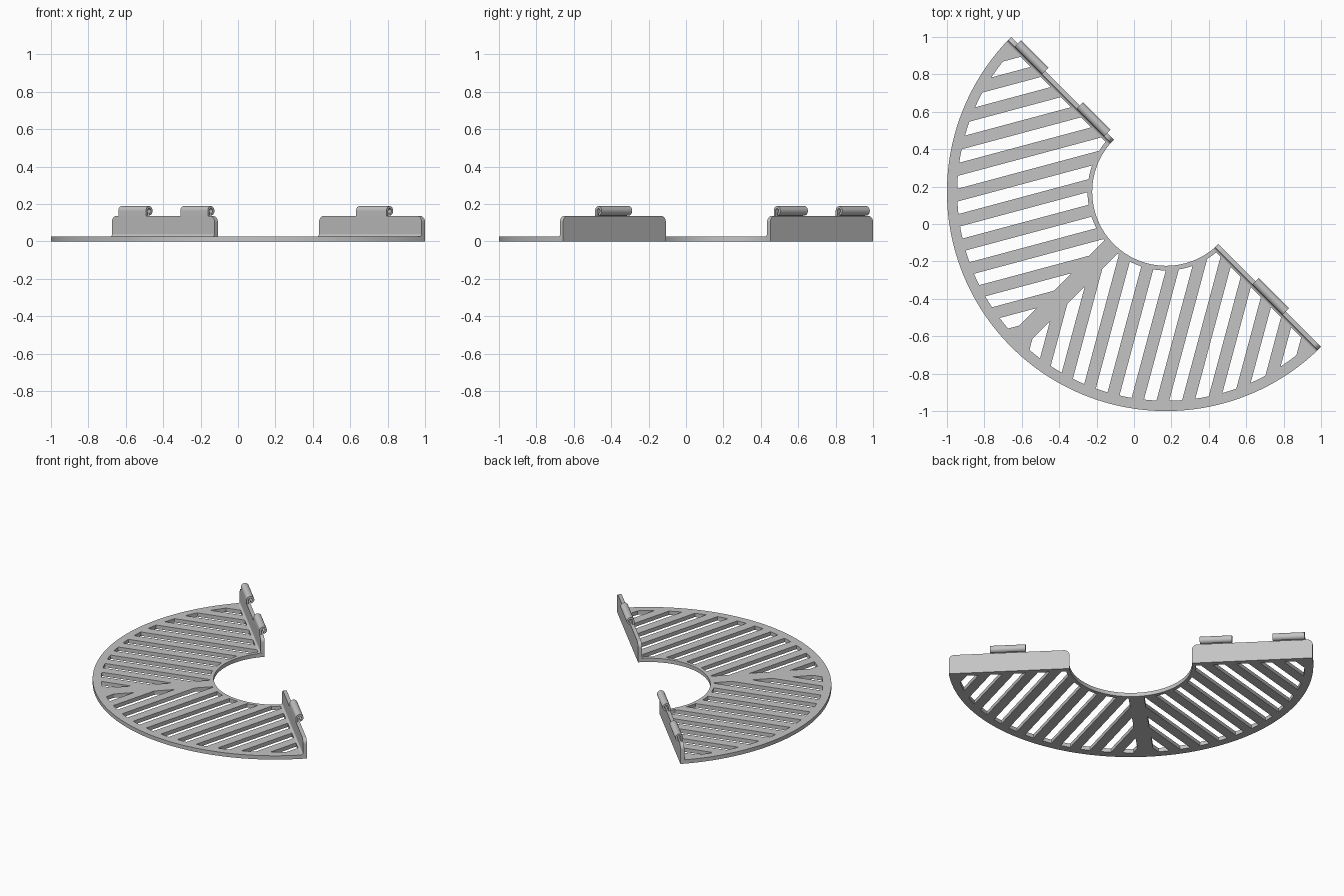
import bpy, bmesh
from math import pi, sin, cos, asin, acos, radians
from mathutils import Matrix, Vector

cube = bpy.data.objects.get("Cube")
if cube:
    bpy.data.objects.remove(cube, do_unlink=True)

# Main sizes
R_OUT, R_IN = 1.1716, 0.395
PLATE_H, WALL_H, WALL_T = 0.027, 0.137, 0.025
PLACE = Matrix.Translation((0.1716, 0.1716, 0)) @ Matrix.Rotation(radians(-45), 4, 'Z')

grey = bpy.data.materials.new("plain grey")
grey.use_nodes = True
grey.diffuse_color = (0.55, 0.55, 0.55, 1)
grey.node_tree.nodes["Principled BSDF"].inputs["Base Color"].default_value = (0.55, 0.55, 0.55, 1)


def arc(radius, start, end, steps, centre=(0, 0)):
    """Points on an arc, angles in radians."""
    angles = [start + (end - start) * i / steps for i in range(steps + 1)]
    return [(centre[0] + radius * cos(a), centre[1] + radius * sin(a)) for a in angles]


def prism(name, outlines, push):
    """Extrude closed 3D outlines along a vector into one object."""
    bm = bmesh.new()
    for outline in outlines:
        face = bm.faces.new([bm.verts.new(p) for p in outline])
        grown = bmesh.ops.extrude_face_region(bm, geom=[face])["geom"]
        verts = [g for g in grown if isinstance(g, bmesh.types.BMVert)]
        bmesh.ops.translate(bm, verts=verts, vec=push)
    bmesh.ops.recalc_face_normals(bm, faces=bm.faces)
    mesh = bpy.data.meshes.new(name)
    bm.to_mesh(mesh)
    bm.free()
    mesh.materials.append(grey)
    obj = bpy.data.objects.new(name, mesh)
    bpy.context.collection.objects.link(obj)
    obj.matrix_world = PLACE
    return obj


def boolean(obj, cutter, operation):
    """Apply a boolean and remove the cutter."""
    mod = obj.modifiers.new("cut", 'BOOLEAN')
    mod.operation, mod.object, mod.solver = operation, cutter, 'EXACT'
    bpy.context.view_layer.objects.active = obj
    bpy.ops.object.modifier_apply(modifier=mod.name)
    bpy.data.objects.remove(cutter, do_unlink=True)


def flat(points, z, side=1):
    return [(side * x, y, z) for x, y in points]


def upright(points, x):
    return [(x, y, z) for y, z in points]


# Half-ring plate
ring = arc(R_OUT, -pi, 0, 128) + arc(R_IN, 0, -pi, 72)
plate = prism("grille_plate", [flat(ring, 0)], (0, 0, PLATE_H))

# Slanted slots, kept inside the rims, the end walls and the middle spine
SPINE, EDGE = 0.05, 0.036
r1, r2 = R_OUT - 0.055, R_IN + 0.025
area = (arc(r1, -acos(SPINE / r1), -asin(EDGE / r1), 48)
        + arc(r2, -asin(EDGE / r2), -acos(SPINE / r2), 32))
along = Vector((cos(radians(120)), sin(radians(120))))
across = Vector((cos(radians(30)), sin(radians(30))))
for side in (1, -1):
    bars = []
    for k in range(-6, 7):
        mid = across * (0.206 + 0.132 * k)
        half = across * 0.033
        corners = [mid + half + along * 2, mid - half + along * 2,
                   mid - half - along * 2, mid + half - along * 2]
        bars.append(flat(corners, -0.1, side))
    slots = prism("slot_cutter", bars, (0, 0, 0.3))
    limit = prism("slot_limit", [flat(area, -0.05, side)], (0, 0, 0.2))
    boolean(slots, limit, 'INTERSECT')
    boolean(plate, slots, 'DIFFERENCE')
parts = [plate]

# End walls with rounded top corners and a fillet at the foot
ROUND = 0.035
for side, label in ((1, "left"), (-1, "right")):
    top = WALL_H - ROUND
    outline = ([(R_IN, 0.0), (R_OUT, 0.0)]
               + arc(ROUND, 0, pi / 2, 8, (R_OUT - ROUND, top))
               + arc(ROUND, pi / 2, pi, 8, (R_IN + ROUND, top)))
    parts.append(prism(label + "_end_wall", [[(side * x, 0, z) for x, z in outline]],
                       (0, -WALL_T, 0)))
    f = 0.014
    foot = [(-WALL_T, PLATE_H - 0.002)] + arc(f, 0, -pi / 2, 6, (-WALL_T - f, PLATE_H + f))
    foot.append((-WALL_T - f, PLATE_H - 0.002))
    parts.append(prism(label + "_wall_fillet", [upright(foot, side * R_IN)],
                       (side * (R_OUT - R_IN - 0.002), 0, 0)))

# Curled hinge knuckles rising from the wall tops
KR, KI, KZ = 0.025, 0.012, 0.164
curl = ([(-KR, WALL_H - 0.02)]
        + arc(KR, pi, radians(-85), 28, (0, KZ))
        + arc(KI, radians(-85), pi, 28, (0, KZ))
        + [(-KI, WALL_H - 0.02)])
for name, x, length in (("outer_right_knuckle", -1.018, 0.208),
                        ("inner_right_knuckle", -0.55, 0.208),
                        ("left_knuckle", 0.79, 0.23)):
    parts.append(prism(name, [upright(curl, x - length / 2)], (length, 0, 0)))

# Smooth the curves and keep the edges sharp
bpy.ops.object.select_all(action='DESELECT')
for obj in parts:
    obj.select_set(True)
bpy.context.view_layer.objects.active = plate
bpy.ops.object.shade_smooth_by_angle(angle=radians(30))
